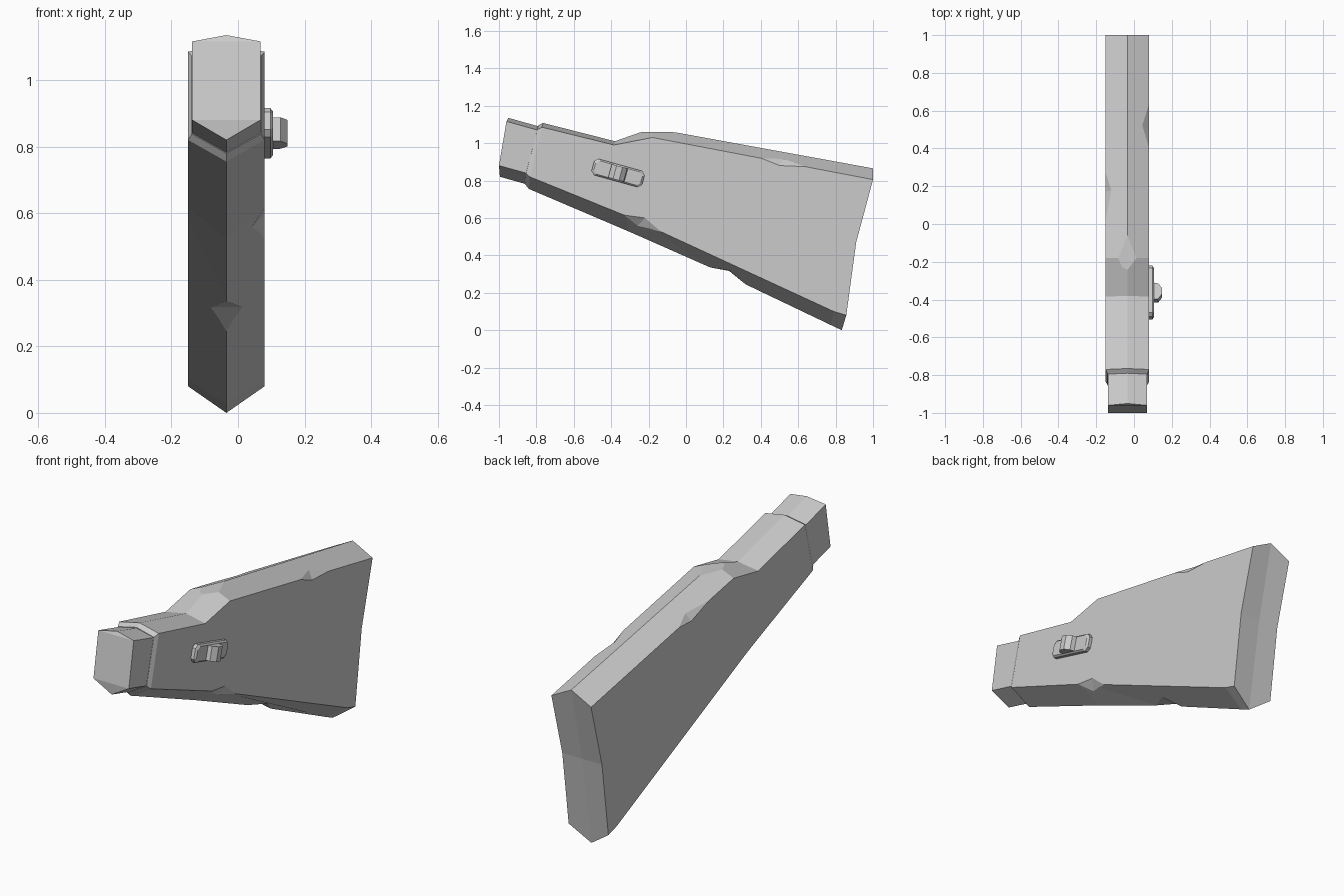
import bpy, bmesh
from math import sin, cos, radians
from mathutils import Vector

if "Cube" in bpy.data.objects:
    bpy.data.objects.remove(bpy.data.objects["Cube"])

CX, HALF = -0.035, 0.115   # centre plane and half thickness of the body


def make(name, verts, faces=None):
    """Mesh from verts and faces, or their convex hull when faces is None."""
    bm = bmesh.new()
    vs = [bm.verts.new(v) for v in verts]
    if faces is None:
        bmesh.ops.convex_hull(bm, input=vs)
    else:
        for f in faces:
            bm.faces.new([vs[i] for i in f])
    bmesh.ops.recalc_face_normals(bm, faces=bm.faces[:])
    me = bpy.data.meshes.new(name)
    bm.to_mesh(me)
    bm.free()
    ob = bpy.data.objects.new(name, me)
    bpy.context.collection.objects.link(ob)
    return ob


def chip(target, a, b, d, r, out):
    """Cut a V notch: a, b lie on the edge, d-r is the notch's valley line."""
    a, b, d, r, out = map(Vector, (a, b, d, r, out))
    mid = (d + r) / 2
    pts = [mid + 3 * (p - mid) for p in (a, b)]
    pts += [mid + 6 * (p - mid) for p in (d, r)]
    pts.append(mid + 0.1 * out.normalized())
    cutter = make("chip_cutter", pts)
    cutter.hide_render = True
    mod = target.modifiers.new("chip", 'BOOLEAN')
    mod.operation, mod.solver, mod.object = 'DIFFERENCE', 'EXACT', cutter
    bpy.context.view_layer.objects.active = target
    bpy.ops.object.modifier_apply(modifier=mod.name)
    bpy.data.objects.remove(cutter)


# Body: side outline and centre ridge outline as (side y, z, ridge y, z)
outline = [
    (-0.77, 1.085, -0.765, 1.108), (-0.385, 0.99, -0.38, 1.01),
    (-0.18, 1.03, -0.18, 1.08), (1.0, 0.805, 1.0, 0.865),
    (0.91, 0.47, 0.91, 0.47), (0.857, 0.08, 0.833, 0.0),
    (0.79, 0.10, 0.775, 0.027), (-0.25, 0.58, 0.13, 0.335),
    (-0.33, 0.615, -0.30, 0.525), (-0.835, 0.82, -0.84, 0.755),
]
n = len(outline)
verts = []
for sy, sz, ry, rz in outline:
    verts += [(CX - HALF, sy, sz), (CX, ry, rz), (CX + HALF, sy, sz)]
faces = [[3 * i for i in range(n)], [3 * i + 2 for i in range(n)]]
for i in range(n):
    j = (i + 1) % n
    for k in (0, 1):
        faces.append([3 * i + k, 3 * i + k + 1, 3 * j + k + 1, 3 * j + k])
body = make("main_body", verts, faces)

# Worn notches along the ridges and side edges
chip(body, (CX, -0.06, 1.06), (CX, -0.235, 1.06),
     (CX - 0.04, -0.18, 1.061), (CX + 0.04, -0.18, 1.061), (0, 0, 1))
chip(body, (0.08, 0.40, 0.92), (0.08, 0.64, 0.874),
     (0.08, 0.50, 0.88), (0.047, 0.52, 0.912), (1, 0, 1))
chip(body, (-0.15, 0.02, 0.992), (-0.15, 0.27, 0.944),
     (-0.15, 0.17, 0.94), (-0.12, 0.18, 0.975), (-1, 0, 1))
chip(body, (0.08, -0.33, 0.615), (0.08, -0.14, 0.532),
     (0.08, -0.22, 0.60), (0.04, -0.26, 0.556), (1, 0, -1))
chip(body, (CX, 0.13, 0.335), (CX, 0.31, 0.252),
     (CX - 0.05, 0.23, 0.317), (CX + 0.055, 0.23, 0.319), (0, -0.4, -1))

# Front collar bevel and end cap, lofted through hexagonal sections:
# half width, top ridge, top side, bottom side, bottom ridge
sections = [
    (0.115, (-0.765, 1.108), (-0.77, 1.085), (-0.835, 0.82), (-0.84, 0.755)),
    (0.104, (-0.79, 1.094), (-0.795, 1.072), (-0.855, 0.838), (-0.86, 0.78)),
    (0.1025, (-0.79, 1.09), (-0.795, 1.07), (-0.855, 0.84), (-0.86, 0.782)),
    (0.1025, (-0.95, 1.135), (-0.96, 1.116), (-1.0, 0.88), (-0.995, 0.82)),
]
verts, faces = [], []
for w, tr, ts, bs, br in sections:
    for x, p in ((0, tr), (w, ts), (w, bs), (0, br), (-w, bs), (-w, ts)):
        verts.append((CX + x, *p))
for s in range(len(sections) - 1):
    for k in range(6):
        m = (k + 1) % 6
        faces.append([6 * s + k, 6 * s + m, 6 * s + 6 + m, 6 * s + 6 + k])
e = 6 * (len(sections) - 1)
faces += [[e, e + 1, e + 5], [e + 1, e + 2, e + 4, e + 5], [e + 2, e + 3, e + 4]]
make("front_end_cap", verts, faces)

# Side switch, tilted along the body
T = radians(15.5)


def on_side(x, u, v):
    return (x, -0.363 + u * cos(T) + v * sin(T), 0.84 - u * sin(T) + v * cos(T))


plate = []
for x, a, b in ((0.07, 0.14, 0.045), (0.097, 0.14, 0.045), (0.105, 0.13, 0.037)):
    for su in (-1, 1):
        for sv in (-1, 1):
            plate += [on_side(x, su * a, sv * (b - 0.018)),
                      on_side(x, su * (a - 0.018), sv * b)]
make("switch_plate", plate)

knob = [on_side(x, u, v) for x, us in ((0.10, (-0.045, 0.045)), (0.128, (-0.045, 0.04)),
                                       (0.148, (-0.018, 0.015)))
        for u in us for v in (-0.037, 0.037)]
make("switch_knob", knob)
